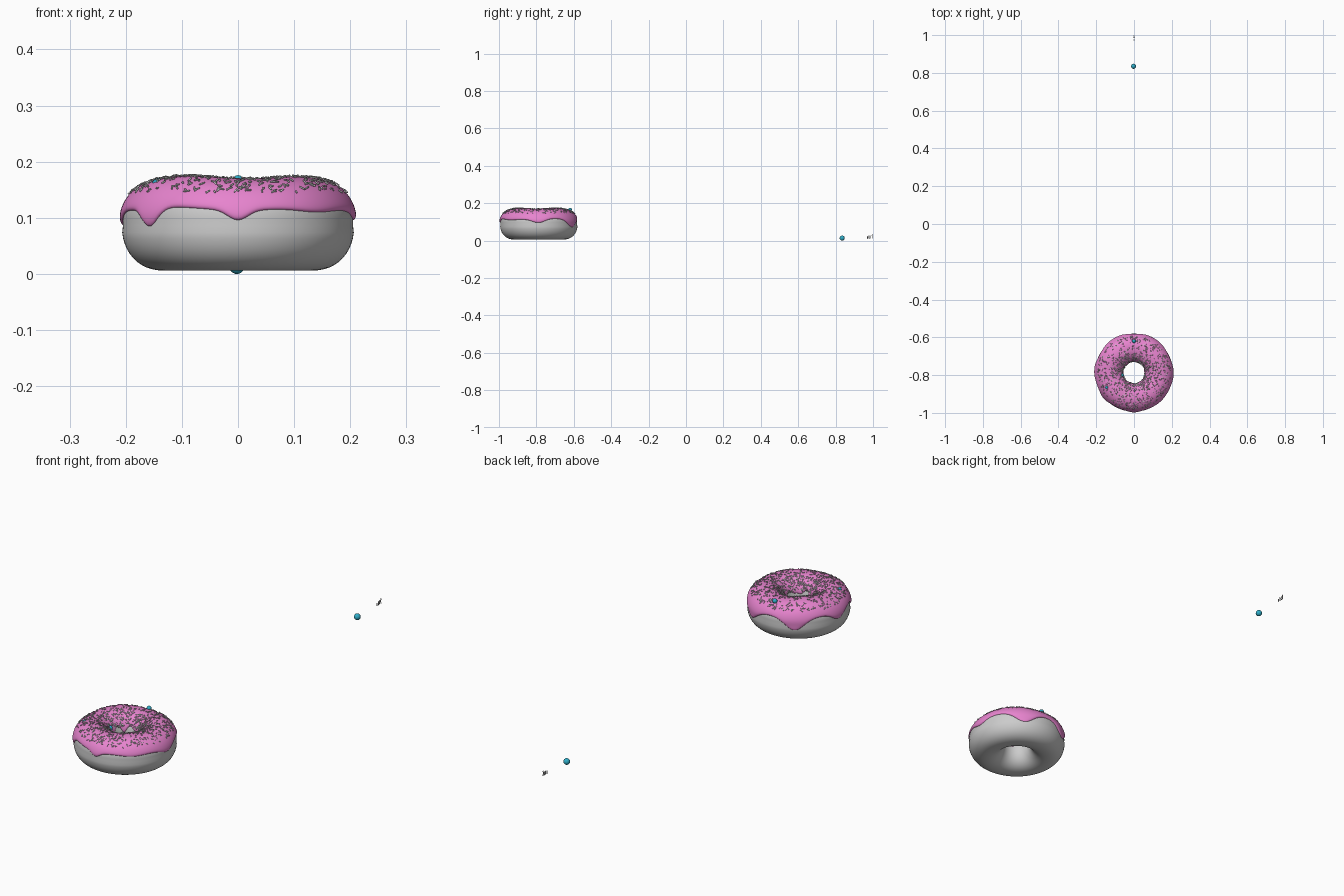
import bpy, bmesh, random
from math import sin, cos, pi, radians, exp, copysign
from mathutils import Vector

if "Cube" in bpy.data.objects:
    bpy.data.objects.remove(bpy.data.objects["Cube"])

random.seed(7)
CX, CY = 0.0, -0.787        # donut centre
RING, TUBE_W, TUBE_H, MID = 0.132, 0.075, 0.08, 0.086


def material(name, rgb):
    m = bpy.data.materials.new(name)
    m.diffuse_color = (*rgb, 1)
    m.use_nodes = True
    m.node_tree.nodes["Principled BSDF"].inputs["Base Color"].default_value = m.diffuse_color
    return m


pink = material("pink_icing", (0.80, 0.23, 0.62))
teal = material("teal_ball", (0.03, 0.42, 0.58))


def finish(bm, name, mat=None):
    bmesh.ops.recalc_face_normals(bm, faces=bm.faces)
    me = bpy.data.meshes.new(name)
    bm.to_mesh(me)
    bm.free()
    me.shade_smooth()
    ob = bpy.data.objects.new(name, me)
    bpy.context.collection.objects.link(ob)
    if mat:
        me.materials.append(mat)
    return ob


def surface(th, ph, off=0.0):
    """Point on the dough at ring angle th, section angle ph, lifted by off."""
    power = lambda v: copysign(abs(v) ** 0.92, v)
    dent = 0.002 * exp(-(ph / 0.16) ** 2)
    r = RING + (TUBE_W - dent) * power(cos(ph)) + off * cos(ph)
    up = max(0.0, sin(ph))
    lump = up * (0.0015 * sin(3 * th + 1) - 0.0025 * cos(4 * th))
    z = MID + TUBE_H * power(sin(ph)) + off * sin(ph) + lump
    return Vector((CX + r * cos(th), CY + r * sin(th), max(z, 0.006)))


def tube_grid(bm, cols, wrap):
    """Skin closed rings of columns into a quad surface."""
    n, m = len(cols), len(cols[0])
    vs = [[bm.verts.new(p) for p in c] for c in cols]
    for i in range(n):
        a, b = vs[i], vs[(i + 1) % n]
        for j in range(m if wrap else m - 1):
            k = (j + 1) % m
            bm.faces.new((a[j], b[j], b[k], a[k]))


# Dough
bm = bmesh.new()
tube_grid(bm, [[surface(2 * pi * i / 96, 2 * pi * j / 48) for j in range(48)]
               for i in range(96)], True)
finish(bm, "dough")

# Icing with drips: (angle, extra drop, width)
DRIPS = [(0, 0.020, 13), (60, 0.042, 15), (120, 0.046, 14), (175, 0.030, 12),
         (220, 0.032, 8), (270, 0.018, 7), (312, 0.008, 16)]


def outer_edge(th):
    z = 0.116 + 0.002 * sin(5 * th)
    for a, drop, w in DRIPS:
        d = (th - radians(a) + pi) % (2 * pi) - pi
        z -= drop * exp(-(d / radians(w)) ** 2)
    s = max(-0.99, min(0.99, (z - MID) / TUBE_H))
    from_mid = copysign(abs(s) ** (1 / 0.92), s)
    return math_asin(from_mid)


def math_asin(v):
    return v + v ** 3 / 6 + 3 * v ** 5 / 40


def inner_edge(th):
    return pi - 0.30 + 0.12 * sin(6 * th + 0.7) + 0.07 * sin(9 * th)


bm = bmesh.new()
cols = []
for i in range(192):
    th = 2 * pi * i / 192
    a, b = outer_edge(th), inner_edge(th)
    col = []
    for j in range(41):
        t = 0.5 - 0.5 * cos(pi * j / 40)
        lift = 0.0065 * (1 - abs(2 * t - 1) ** 24) ** 0.5 - 0.0008
        col.append(surface(th, a + (b - a) * t, lift))
    cols.append(col)
tube_grid(bm, cols, False)
finish(bm, "icing", pink)


# Sprinkles: small, rounded, sometimes bent rods
def sprinkle(bm, centre, axis, side, length, r, bend):
    axis = axis.normalized()
    side = (side - axis * side.dot(axis)).normalized()
    other = axis.cross(side)
    rings = []
    for t, k in ((-1, 0.5), (-0.8, 1), (0, 1), (0.8, 1), (1, 0.5)):
        c = centre + axis * (t * length / 2) + side * (bend * (t * t - 0.4))
        rings.append([bm.verts.new(c + (side * cos(q * pi / 3) + other * sin(q * pi / 3)) * r * k)
                      for q in range(6)])
    for a, b in zip(rings, rings[1:]):
        for q in range(6):
            bm.faces.new((a[q], a[(q + 1) % 6], b[(q + 1) % 6], b[q]))
    bm.faces.new(rings[0])
    bm.faces.new(rings[-1])


bm = bmesh.new()
for _ in range(1000):
    th = random.uniform(0, 2 * pi)
    ph = radians(random.uniform(42, 158))
    normal = Vector((cos(ph) * cos(th), cos(ph) * sin(th), sin(ph)))
    along = Vector((-sin(th), cos(th), 0))
    across = normal.cross(along)
    turn = random.uniform(0, 2 * pi)
    flat = along * cos(turn) + across * sin(turn)
    axis = flat + normal * random.uniform(-0.25, 0.25)
    bend = random.choice((0, 0, 0.0015))
    sprinkle(bm, surface(th, ph, 0.007), axis, normal.cross(flat),
             random.choice((0.006, 0.009, 0.012)), 0.0016, bend)
finish(bm, "sprinkles")

# Loose spare sprinkles standing behind
UP, BACK = Vector((0, 0, 1)), Vector((0, 1, 0))
bm = bmesh.new()
for y, length, bend in ((0.970, 0.014, 0), (0.979, 0.018, 0),
                        (0.988, 0.018, 0.002), (0.996, 0.024, 0.002)):
    sprinkle(bm, Vector((0, y, 0.010 + length / 2)), UP, BACK, length, 0.002, bend)
finish(bm, "loose_sprinkles")

# Sugar balls: three on the icing, one loose
BALLS = [("icing_ball_1", (0, -0.62, 0.166), 0.010),
         ("icing_ball_2", (-0.143, -0.865, 0.160), 0.010),
         ("icing_ball_3", (-0.064, -0.80, 0.130), 0.010),
         ("loose_ball", (-0.002, 0.835, 0.0135), 0.0135)]
for name, pos, r in BALLS:
    bm = bmesh.new()
    bmesh.ops.create_uvsphere(bm, u_segments=24, v_segments=14, radius=r)
    finish(bm, name, teal).location = pos
